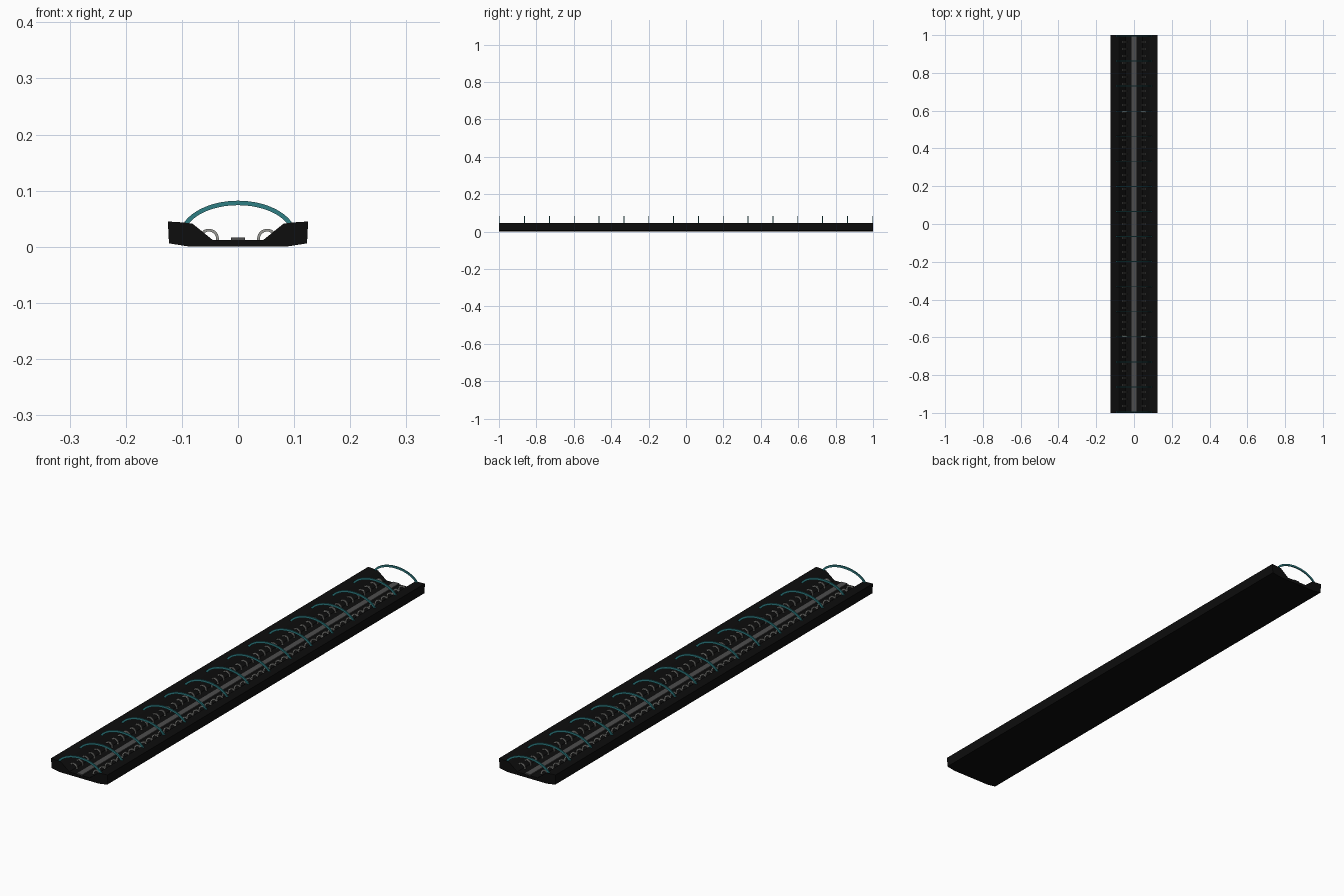
import bpy
import bmesh
from math import cos, sin, radians

if "Cube" in bpy.data.objects:
    bpy.data.objects.remove(bpy.data.objects["Cube"], do_unlink=True)


def material(name, color):
    mat = bpy.data.materials.new(name)
    mat.use_nodes = True
    mat.diffuse_color = (*color, 1)
    bsdf = next(n for n in mat.node_tree.nodes if n.type == "BSDF_PRINCIPLED")
    bsdf.inputs["Base Color"].default_value = (*color, 1)
    return mat


black = material("black", (0.004, 0.004, 0.004))
grey = material("dark grey", (0.075, 0.075, 0.075))
silver = material("light grey", (0.32, 0.32, 0.30))
teal = material("teal", (0.028, 0.21, 0.23))


def extrude_profile(name, points, y0, y1, mat):
    """Closed x-z outline extended along y."""
    bm = bmesh.new()
    face = bm.faces.new([bm.verts.new((x, y0, z)) for x, z in points])
    result = bmesh.ops.extrude_face_region(bm, geom=[face])
    moved = [v for v in result["geom"] if isinstance(v, bmesh.types.BMVert)]
    bmesh.ops.translate(bm, verts=moved, vec=(0, y1 - y0, 0))
    bmesh.ops.recalc_face_normals(bm, faces=bm.faces)
    mesh = bpy.data.meshes.new(name)
    bm.to_mesh(mesh)
    bm.free()
    mesh.materials.append(mat)
    obj = bpy.data.objects.new(name, mesh)
    bpy.context.collection.objects.link(obj)
    return obj


def arc(cx, cz, rx, rz, start, end, steps):
    angles = [radians(start + (end - start) * i / steps) for i in range(steps + 1)]
    return [(cx + rx * cos(a), cz + rz * sin(a)) for a in angles]


def hoop_row(name, cx, cz, rx, rz, width, start, steps, depth, first, count, mat):
    """Flat curved bar repeated evenly from -first to +first along y."""
    outer = arc(cx, cz, rx, rz, start, 180 - start, steps)
    inner = arc(cx, cz, rx - width, rz - width, start, 180 - start, steps)
    obj = extrude_profile(name, outer + inner[::-1], -first - depth / 2, -first + depth / 2, mat)
    array = obj.modifiers.new("repeat", "ARRAY")
    array.count = count
    array.use_relative_offset = False
    array.use_constant_offset = True
    array.constant_offset_displace = (0, 2 * first / (count - 1), 0)
    return obj


# Trough with raised, sloping sides
half = [(0.085, 0), (0.123, 0.006), (0.125, 0.045), (0.094, 0.043),
        (0.081, 0.041), (0.045, 0.012)]
outline = half + [(-x, z) for x, z in reversed(half)]
extrude_profile("trough", outline, -1, 1, black)

# Raised strip down the middle
extrude_profile("centre_strip", [(-0.0125, 0.01), (0.0125, 0.01), (0.0125, 0.016), (-0.0125, 0.016)],
                -0.999, 0.999, grey)

# Large hoops spanning the trough
hoop_row("large_hoops", 0, 0.017, 0.105, 0.065, 0.008, 10, 32, 0.0045, 0.9955, 16, teal)

# Small hoops on both sides of the strip
small = hoop_row("small_hoops", 0.052, 0.014, 0.018, 0.018, 0.005, -10, 16, 0.0045, 0.963, 53, silver)
small.modifiers.new("both_sides", "MIRROR")
